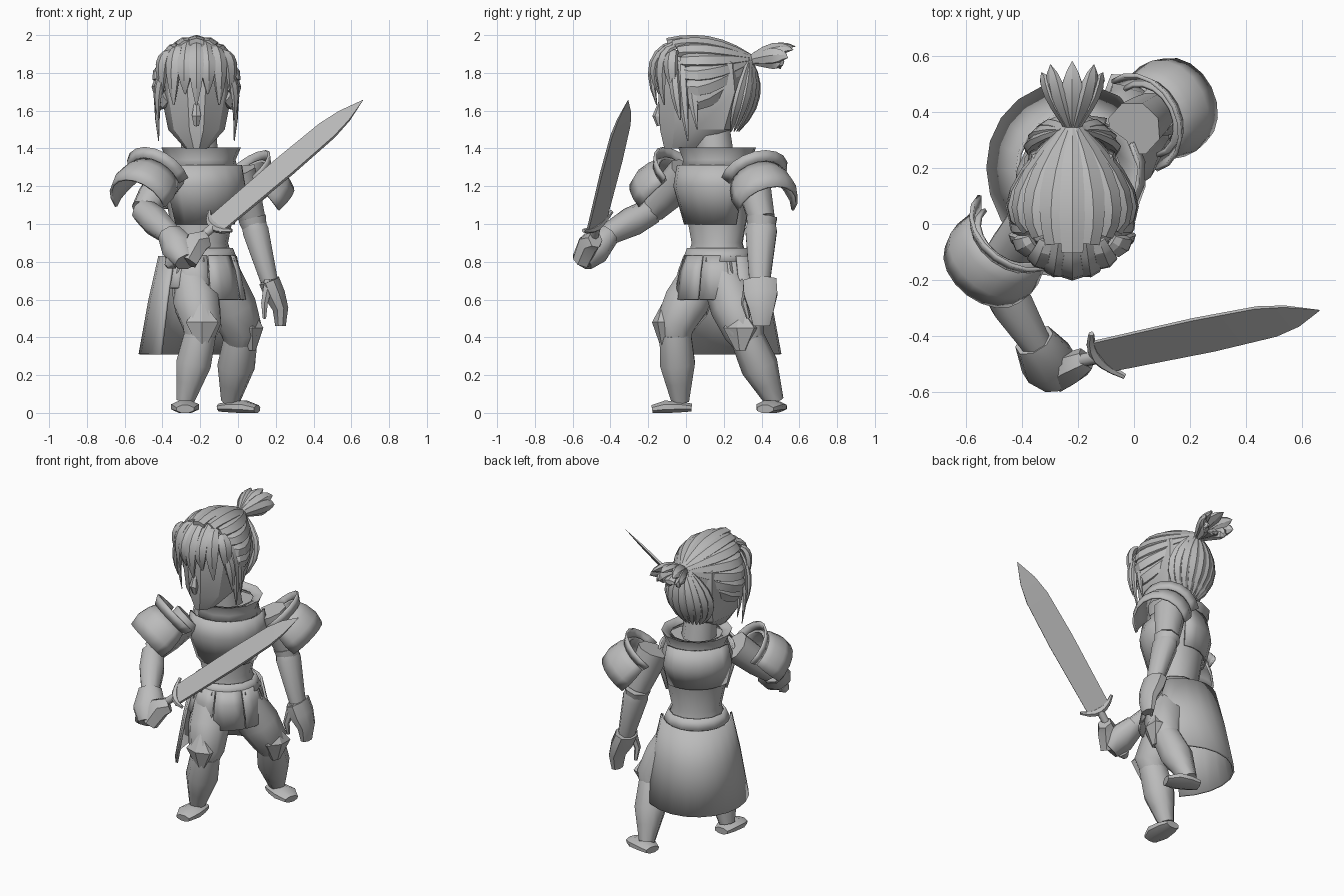
import bpy, bmesh, math
from math import sin, cos, pi, radians
from mathutils import Vector, Matrix

if "Cube" in bpy.data.objects:
    bpy.data.objects.remove(bpy.data.objects["Cube"])

grey = bpy.data.materials.new("plain grey")
grey.use_nodes = True
grey.diffuse_color = (.5, .5, .5, 1)
grey.node_tree.nodes["Principled BSDF"].inputs["Base Color"].default_value = grey.diffuse_color

UP = Vector((0, 0, 1))
FORWARD = Vector((0, -1, 0))


def point(x, y, z):
    return Vector((x, y, z))


def skin(name, rows, closed=True, thick=0, angle=50):
    """Bridge rows of points; closed rows without thickness get end caps."""
    bm = bmesh.new()
    rings = [[bm.verts.new(place) for place in row] for row in rows]
    count = len(rings[0])
    for lower, upper in zip(rings, rings[1:]):
        for i in range(count if closed else count - 1):
            j = (i + 1) % count
            bm.faces.new((lower[i], lower[j], upper[j], upper[i]))
    if closed and not thick:
        bm.faces.new(rings[0])
        bm.faces.new(rings[-1])
    bmesh.ops.recalc_face_normals(bm, faces=bm.faces)
    mesh = bpy.data.meshes.new(name)
    bm.to_mesh(mesh)
    bm.free()
    mesh.materials.append(grey)
    part = bpy.data.objects.new(name, mesh)
    bpy.context.collection.objects.link(part)
    if thick:
        shell = part.modifiers.new("thickness", "SOLIDIFY")
        shell.thickness, shell.offset = thick, 0
    bpy.ops.object.select_all(action="DESELECT")
    part.select_set(True)
    bpy.context.view_layer.objects.active = part
    bpy.ops.object.shade_smooth_by_angle(angle=radians(angle))


def limb(name, path, widths, depth=1, facing=FORWARD, centre=None, sides=8, angle=50):
    """Tube along a path, with one half width per path point."""
    rows = []
    for k, (place, width) in enumerate(zip(path, widths)):
        along = path[min(k + 1, len(path) - 1)] - path[max(k - 1, 0)]
        outward = place - centre if centre else facing
        across = along.cross(outward).normalized()
        front = across.cross(along).normalized() * depth
        turns = [2 * pi * (i + .5) / sides for i in range(sides)]
        rows.append([place + (across * cos(t) + front * sin(t)) * width for t in turns])
    skin(name, rows, angle=angle)


# The body is turned towards its left
BODY = Matrix.Translation((-.195, .165, 0)) @ Matrix.Rotation(radians(38), 4, "Z")


def wrap(name, rows, start=-180, end=180, thick=0, depth=.87, steps=12):
    """Oval shell around the body from (height, half width) rows; zero degrees is the front."""
    full = end - start == 360
    turns = [radians(start + (end - start) * i / steps) for i in range(steps if full else steps + 1)]
    skin(name, [[BODY @ point(r * sin(t), -r * depth * cos(t), z) for t in turns] for z, r in rows], full, thick)


# Torso, waist, collar and neck
PLATE = .014
wrap("torso", [(.8, .18), (.9, .15), (1.1, .19), (1.22, .225), (1.36, .18)])
wrap("hips", [(.6, .08), (.68, .15), (.82, .18)])
wrap("breastplate", [(1.31, .22), (1.2, .24), (1, .18)], -85, 85, PLATE, .9, 8)
wrap("backplate", [(1.34, .21), (1.22, .235), (1.08, .2)], 120, 240, PLATE, steps=6)
wrap("belt", [(.8, .2), (.87, .17)], thick=PLATE)
wrap("collar", [(1.3, .19), (1.34, .18), (1.4, .21), (1.38, .16)], thick=PLATE, depth=.95)
limb("neck", [point(-.2, .16, 1.3), point(-.21, .14, 1.5)], (.11, .1))

# Rear skirt and overlapping hip plates
wrap("rear_skirt", [(.83, .21), (.6, .26), (.31, .31)], 82, 278, PLATE, depth=1.12)
for side, middle in (("front", 0), ("left_hip", 50), ("right_hip", -50), ("left_side", 90), ("right_side", -90)):
    hem = .66 if "side" in side else .6
    wrap(side + "_plate", [(.83, .18), (.75, .21), (hem, .24)], middle - 24, middle + 24, PLATE, .93, 3)

# Legs: thigh, shin, knee plate and boot
LEGS = {
    "right": (point(-.26, .1, .76), point(-.19, -.06, .46), point(-.28, -.03, .06), FORWARD),
    "left": (point(-.11, .18, .76), point(.02, .31, .43), point(-.04, .47, .06), point(.94, -.34, 0)),
}
for side, (hip, knee, ankle, toe) in LEGS.items():
    thigh, calf = hip.lerp(knee, .6), knee.lerp(ankle, .5)
    limb(side + "_thigh", [hip, thigh, knee, knee.lerp(calf, .4)], (.11, .13, .11, .08), facing=toe)
    limb(side + "_shin", [knee.lerp(calf, .2), calf, calf.lerp(ankle, .5), ankle], (.09, .1, .075, .05), facing=toe)
    cap = knee + toe * .06
    limb(side + "_knee_plate", [cap + UP * .12, cap + UP * .02, cap - UP * .1], (.01, .1, .03), .6, toe,
         sides=6, angle=20)
    sole = [ankle + toe * reach for reach in (-.06, 0, .08, .15)]
    for place, height in zip(sole, (.028, .032, .032, .02)):
        place.z = height
    limb(side + "_boot", sole, (.05, .07, .08, .05), .45, UP)

# Right arm, bent forward
shoulder, elbow, wrist, knuckle = point(-.36, 0, 1.27), point(-.5, -.18, 1.07), point(-.34, -.44, .93), point(-.27, -.55, .8)
limb("right_upper_arm", [shoulder, shoulder.lerp(elbow, .6), elbow], (.1, .09, .07))
limb("right_forearm", [elbow, elbow.lerp(wrist, .4), wrist], (.07, .08, .055), facing=UP)
limb("right_gauntlet", [wrist.lerp(elbow, .1), wrist.lerp(knuckle, .5), knuckle], (.075, .105, .07), .85, UP)
limb("right_fingers", [knuckle, point(-.22, -.51, .9), point(-.17, -.48, .92)], (.06, .07, .05), .85, sides=6)

# Left arm, hanging
shoulder, elbow, wrist, knuckle = point(0, .34, 1.28), point(.075, .4, 1.03), point(.165, .39, .7), point(.225, .4, .55)
limb("left_upper_arm", [shoulder, shoulder.lerp(elbow, .5), elbow], (.1, .09, .075))
limb("left_elbow_cuff", [elbow, elbow.lerp(wrist, .15)], (.08, .07), 1.1)
limb("left_forearm", [elbow, elbow.lerp(wrist, .2), wrist], (.06, .075, .05), 1.2)
limb("left_hand", [wrist, wrist.lerp(knuckle, .5), knuckle, knuckle - UP * .09], (.06, .06, .045, .03), 1.6)
limb("left_thumb", [wrist + FORWARD * .05, point(.14, .31, .58), point(.14, .33, .5)], (.03, .02, .01), sides=6)

# Shoulder guards: arched shells with a raised inner rim
GUARDS = {"right": (point(-.42, -.02, 1.27), point(-.45, -.6, -.65)), "left": (point(.02, .36, 1.27), point(.6, .3, -.75))}
for side, (root, axis) in GUARDS.items():
    axis.normalize()
    across = axis.cross(UP).normalized()
    crown = across.cross(axis)
    dome = [(.03 + .07 * i, .13 + .045 * sin(pi * i / 4)) for i in range(4)]
    for part, rows in (("guard", dome), ("rim", [(0, .18), (.05, .15)])):
        turns = [radians(20 * i) for i in range(-5, 6)]
        skin(side + "_shoulder_" + part, [[root + axis * reach + (across * sin(t) + crown * cos(t)) * radius
                                           for t in turns] for reach, radius in rows], False, PLATE)

# Sword: blade, curved guard, grip and pommel
along = point(.755, .16, .64).normalized()
flat = along.cross(point(-.5, .7, .5)).normalized()
edge = flat.cross(along)
hilt = point(-.13, -.475, .985)
limb("blade", [hilt + along * reach for reach in (0, .5, .8, .92, 1.05)], (.1, .11, .1, .07, .003), .1, flat,
     sides=4, angle=10)
bow = [i / 3 for i in range(-3, 4)]
limb("cross_guard", [hilt + edge * b * .11 + along * b * b * .05 for b in bow], [.026 - .016 * abs(b) for b in bow],
     facing=flat, sides=6)
limb("grip", [hilt, hilt - along * .28], (.025, .022), facing=flat)
limb("pommel", [hilt - along * reach for reach in (.27, .3, .33)], (.02, .04, .015), facing=flat, sides=6)

# Head: a flat face that narrows to the chin
MIDDLE = -.22
head = []
for z, wide in ((1.4, .06), (1.5, .15), (1.7, .19), (1.85, .18), (1.92, .12)):
    front, back = -.1 - wide / 4, wide * 1.6
    half = [(wide * share, front + (back - front) * run)
            for share, run in ((.25, 0), (.8, .2), (1, .5), (.8, .9), (.3, 1))]
    head.append([point(MIDDLE + x, y, z) for x, y in half] + [point(MIDDLE - x, y, z) for x, y in reversed(half)])
skin("head", head, angle=30)
limb("nose", [point(MIDDLE, -.13, 1.66), point(MIDDLE, -.15, 1.57), point(MIDDLE, -.14, 1.52)], (.01, .028, .015),
     sides=6, angle=20)

# Hair is built from bent, tapered locks gathered at a tie
SKULL = point(MIDDLE, .08, 1.72)
TIE = point(MIDDLE, .34, 1.86)


def lock(name, start, middle, end, width, root=.6, tip=.12, centre=SKULL):
    bend = middle * 2 - (start + end) / 2
    path, widths = [], []
    for i in range(7):
        t = i / 6
        path.append(start.lerp(bend, t).lerp(bend.lerp(end, t), t))
        taper = root + (tip - root) * t
        widths.append(width * (taper + (1 - taper) * sin(pi * t)))
    limb(name, path, widths, .55, centre=centre, sides=6, angle=25)


# Swept-back top and sides
for i in range(-6, 7):
    s, c = sin(radians(19 * i)), cos(radians(19 * i))
    start = point(MIDDLE + .175 * s, -.1 + .1 * abs(s), 1.76 + .2 * c)
    middle = point(MIDDLE + .195 * s, .11, 1.755 + .21 * c)
    lock("swept_lock", start, middle, TIE + point(s, 0, c) * .03, .056, .8, .35)

# Rounded back hair below the tie
for i in range(-4, 5):
    s, c = sin(radians(20 * i)), cos(radians(20 * i))
    lock("back_lock", TIE + point(.03 * s, 0, 0), point(MIDDLE + .14 * s, .27 + .1 * c, 1.68),
         point(MIDDLE + .07 * s, .23 + .05 * c, 1.49), .042)

# Fringe across the brow
for i in range(-3, 4):
    u = i / 3
    brow = point(MIDDLE + .18 * u, -.17 + .09 * u * u, 1.85)
    lock("fringe_lock", point(MIDDLE + .14 * u, -.06, 1.96 - .05 * u * u), brow,
         brow + point(0, .015, -.22 + .06 * (i % 2)), .046)

# Long locks beside the face
for side in (-1, 1):
    for y, fall in ((-.06, .18), (-.02, .29), (.03, .23)):
        cheek = point(MIDDLE + .2 * side, y, 1.73)
        lock("side_lock", cheek + point(-.06 * side, 0, .15), cheek, cheek + point(0, .03, -fall), .032)

# Tail tuft and its tie
for i in range(8):
    s, c = sin(pi * i / 4), cos(pi * i / 4)
    lock("tail_lock", TIE + FORWARD * .03, TIE + point(.075 * s, .12, .03 + .04 * c),
         TIE + point(.11 * s, .2 + .04 * c, .02 + .06 * c), .045, .3, .03, TIE + point(.001, .1, .02))
limb("hair_tie", [TIE + FORWARD * .03, TIE - FORWARD * .02], (.04, .035), facing=UP)
